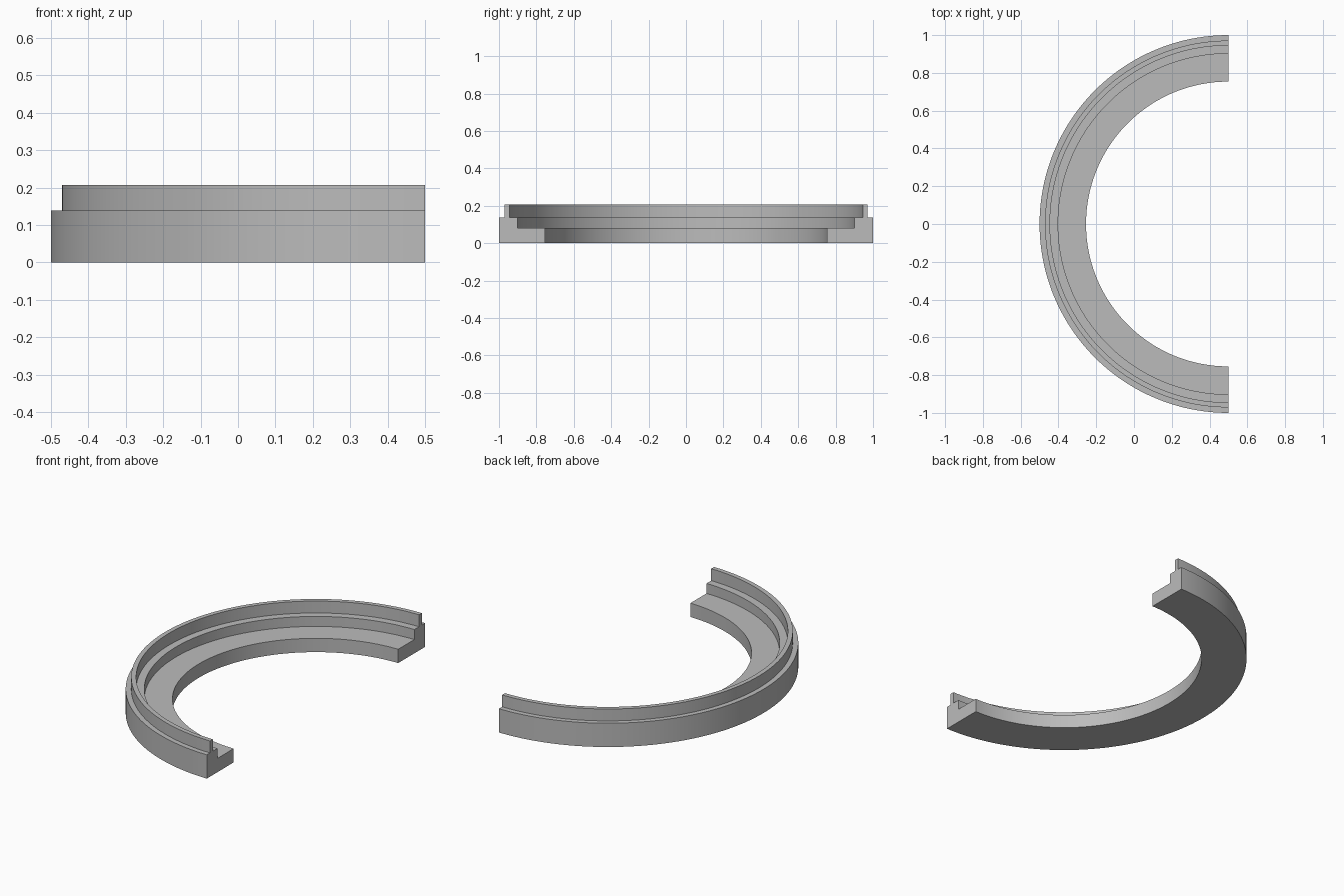
import bpy, bmesh, math

cube = bpy.data.objects.get("Cube")
if cube:
    bpy.data.objects.remove(cube, do_unlink=True)

# Key dimensions of the stepped half ring
CENTRE_X = 0.5
SEGMENTS = 96
R_BORE, R_STEP, R_LIP_IN, R_LIP_OUT, R_OUTER = 0.754, 0.902, 0.945, 0.971, 1.0
Z_FLOOR, Z_SHOULDER, Z_LIP = 0.08, 0.138, 0.207

# Cross-section as (radius, height), going round the outline
profile = [
    (R_BORE, 0), (R_OUTER, 0),
    (R_OUTER, Z_SHOULDER), (R_LIP_OUT, Z_SHOULDER),
    (R_LIP_OUT, Z_LIP), (R_LIP_IN, Z_LIP),
    (R_LIP_IN, Z_SHOULDER), (R_STEP, Z_SHOULDER),
    (R_STEP, Z_FLOOR), (R_BORE, Z_FLOOR),
]

# Grey material
grey = bpy.data.materials.new("plain_grey")
grey.use_nodes = True
colour = (0.5, 0.5, 0.5, 1)
grey.diffuse_color = colour
grey.node_tree.nodes["Principled BSDF"].inputs["Base Color"].default_value = colour

# Sweep the cross-section through half a turn
bm = bmesh.new()
rings = []
for i in range(SEGMENTS + 1):
    a = math.pi / 2 + math.pi * i / SEGMENTS
    rings.append([bm.verts.new((CENTRE_X + r * math.cos(a), r * math.sin(a), z))
                  for r, z in profile])
n = len(profile)
for a, b in zip(rings, rings[1:]):
    for j in range(n):
        k = (j + 1) % n
        bm.faces.new((a[j], a[k], b[k], b[j]))

# Flat cut ends
bm.faces.new(rings[0])
bm.faces.new(rings[-1])
bmesh.ops.recalc_face_normals(bm, faces=bm.faces)

mesh = bpy.data.meshes.new("stepped_half_ring")
bm.to_mesh(mesh)
bm.free()
mesh.materials.append(grey)
ring = bpy.data.objects.new("stepped_half_ring", mesh)
bpy.context.collection.objects.link(ring)

# Smooth curved walls, sharp steps
bpy.ops.object.select_all(action="DESELECT")
ring.select_set(True)
bpy.context.view_layer.objects.active = ring
bpy.ops.object.shade_smooth_by_angle(angle=math.radians(30))
